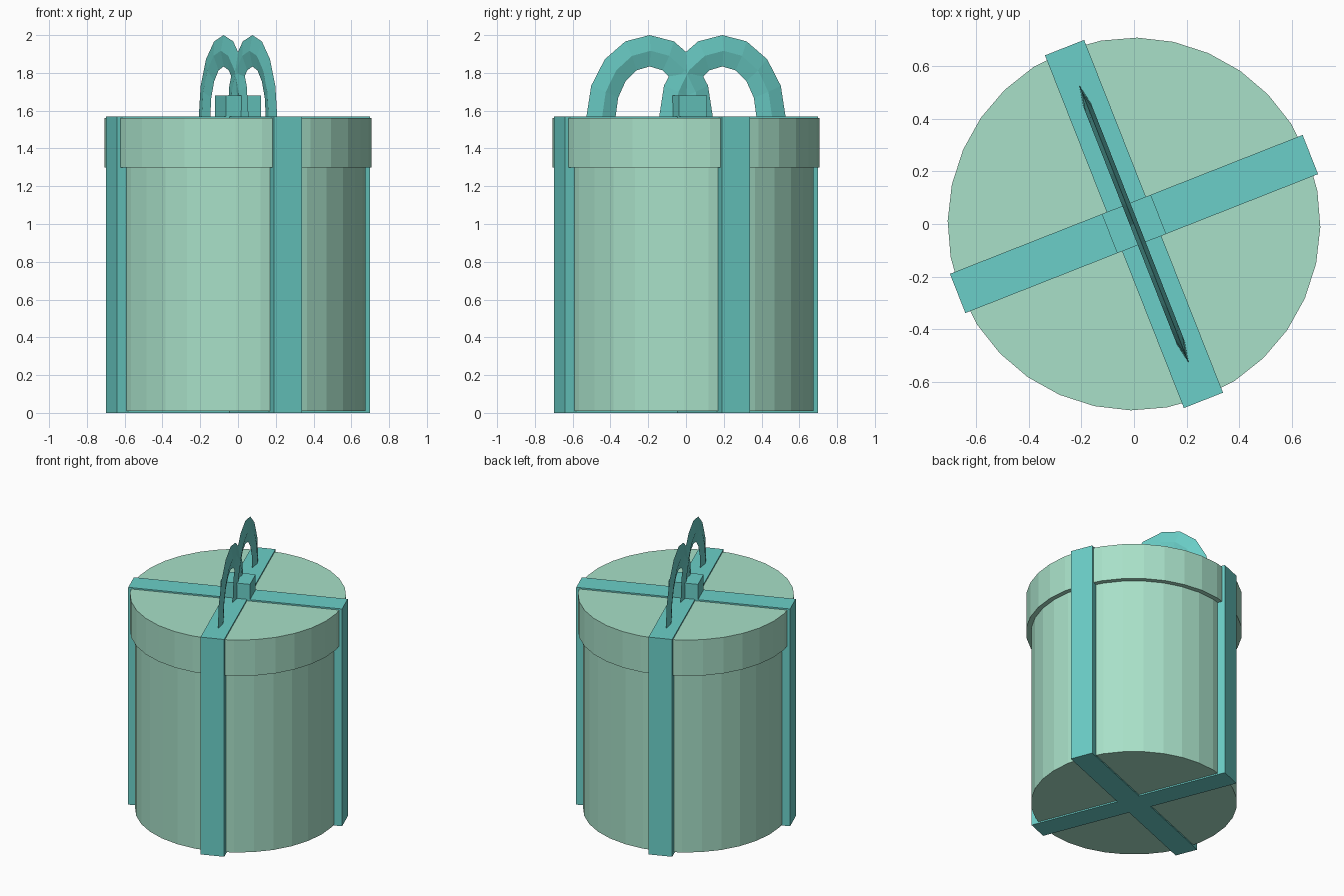
import bpy, bmesh, math
from mathutils import Matrix

if "Cube" in bpy.data.objects:
    bpy.data.objects.remove(bpy.data.objects["Cube"])

TURN = math.radians(21.5)  # whole gift is turned about the vertical axis


def material(name, color):
    m = bpy.data.materials.new(name)
    m.diffuse_color = (*color, 1)
    m.use_nodes = True
    m.node_tree.nodes["Principled BSDF"].inputs["Base Color"].default_value = m.diffuse_color
    return m


GREEN = material("mint green", (0.392, 0.745, 0.578))
TEAL = material("ribbon teal", (0.147, 0.624, 0.578))


def finish(name, bm, mat):
    bmesh.ops.recalc_face_normals(bm, faces=bm.faces)
    mesh = bpy.data.meshes.new(name)
    bm.to_mesh(mesh)
    bm.free()
    mesh.materials.append(mat)
    obj = bpy.data.objects.new(name, mesh)
    obj.rotation_euler.z = TURN
    bpy.context.collection.objects.link(obj)
    return obj


def cylinder(name, radius, z0, z1, mat):
    bm = bmesh.new()
    bmesh.ops.create_cone(bm, cap_ends=True, segments=32, radius1=radius,
                          radius2=radius, depth=z1 - z0,
                          matrix=Matrix.Translation((0, 0, (z0 + z1) / 2)))
    return finish(name, bm, mat)


def box(name, sx, sy, z0, z1, mat):
    bm = bmesh.new()
    bmesh.ops.create_cube(bm, size=1, matrix=Matrix.Translation((0, 0, (z0 + z1) / 2))
                          @ Matrix.Diagonal((sx, sy, z1 - z0, 1)))
    return finish(name, bm, mat)


def bow_loop(name, center, mat):
    # Half-elliptical arch with a thin diamond cross-section
    bm = bmesh.new()
    rings = []
    for i in range(9):
        t = math.pi * i / 8
        ring = []
        for offset, side in ((0.083, 0), (0, 0.016), (-0.083, 0), (0, -0.016)):
            ring.append(bm.verts.new((side,
                                      center + (0.277 + offset) * math.cos(t),
                                      1.565 + (0.352 + offset) * math.sin(t))))
        rings.append(ring)
    for a, b in zip(rings, rings[1:]):
        for k in range(4):
            n = (k + 1) % 4
            bm.faces.new((a[k], a[n], b[n], b[k]))
    bm.faces.new(rings[0])
    bm.faces.new(rings[-1])
    return finish(name, bm, mat)


# Round gift box with lid
cylinder("box_body", 0.675, 0.01, 1.40, GREEN)
cylinder("box_lid", 0.708, 1.30, 1.56, GREEN)

# Crossed ribbons wrapping the box
box("ribbon_across", 1.44, 0.16, 0, 1.57, TEAL)
box("ribbon_along", 0.16, 1.44, 0, 1.57, TEAL)

# Bow
box("bow_knot", 0.20, 0.16, 1.55, 1.68, TEAL)
for label, c in (("front", -0.207), ("back", 0.207)):
    bow_loop("bow_loop_" + label, c, TEAL)
